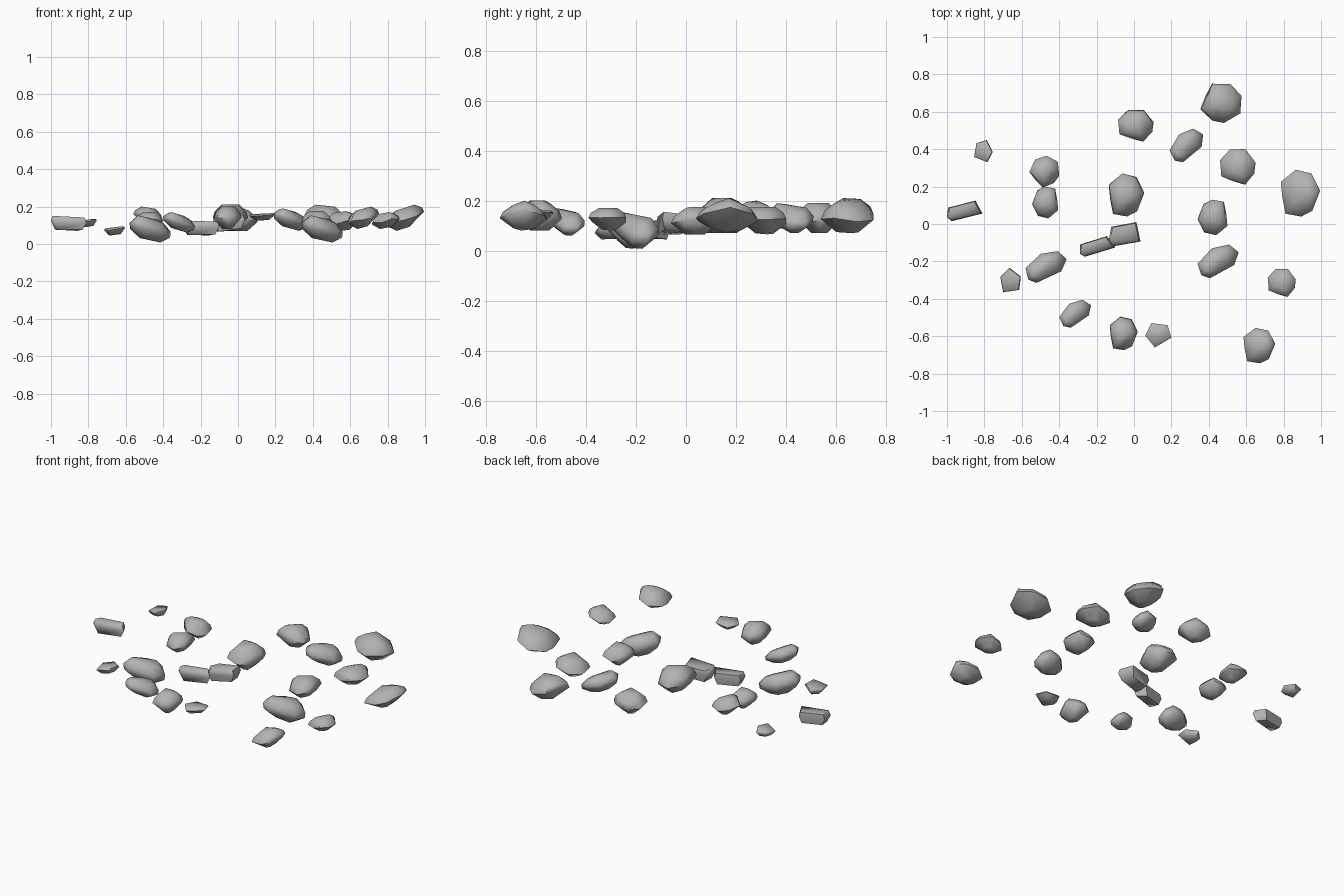
import bpy
import bmesh
from math import radians
from mathutils import Matrix, Vector

default_cube = bpy.data.objects.get("Cube")
if default_cube:
    bpy.data.objects.remove(default_cube, do_unlink=True)

# One plain stone grey for every rock
stone = bpy.data.materials.new("stone_grey")
stone.use_nodes = True
grey = (0.45, 0.45, 0.45, 1)
stone.diffuse_color = grey
stone.node_tree.nodes["Principled BSDF"].inputs["Base Color"].default_value = grey

# Plan outlines, one per kind of rock
EGG = [(-.5, .24), (-.12, .5), (.28, .42), (.5, .05), (.3, -.38),
       (.02, -.5), (-.38, -.44), (-.46, -.1)]
LONG = [(-.5, -.14), (-.42, .16), (.05, .36), (.42, .26), (.5, -.02),
        (.25, -.26), (-.38, -.3)]
BLOCK = [(-.5, -.1), (-.4, .2), (.4, .25), (.5, -.2), (-.4, -.25)]
FLAKE = [(-.5, .12), (-.05, .5), (.5, .15), (.42, -.4), (-.36, -.5)]

# Stacked cross-sections: outline scale and height
EGG_RINGS = [(.42, -.5), (1, -.05), (.88, .22), (.5, .5)]
LONG_RINGS = [(.5, -.5), (.97, -.15), (1, .15), (.68, .5)]
BLOCK_RINGS = [(.8, -.5), (1, .1), (.9, .5)]
FLAKE_RINGS = [(.6, -.5), (1, .25), (.92, .5)]


def fit(points, centre, size):
    """Stretch points into a box of the given centre and size."""
    for axis in range(3):
        values = [p[axis] for p in points]
        low, span = min(values), max(values) - min(values)
        for p in points:
            p[axis] = centre[axis] + ((p[axis] - low) / span - .5) * size[axis]


def make_rock(name, outline, rings, spot, size, turn, tilt):
    rotation = Matrix.Rotation(radians(turn), 3, 'Z')
    points = []
    for scale, height in rings:
        for i, (x, y) in enumerate(outline):
            # stagger the corners so the girdle is not a flat ring
            lift = .07 if i % 3 == 0 else -.05
            p = rotation @ Vector((x * scale, y * scale, height + lift))
            p.z += tilt * p.x
            points.append(p)
    fit(points, spot, size)

    bm = bmesh.new()
    for p in points:
        bm.verts.new(p)
    hull = bmesh.ops.convex_hull(bm, input=bm.verts)
    loose = {v for v in hull["geom_interior"] + hull["geom_unused"]
             if isinstance(v, bmesh.types.BMVert)}
    bmesh.ops.delete(bm, geom=list(loose), context='VERTS')
    bmesh.ops.dissolve_limit(bm, angle_limit=radians(3),
                             verts=bm.verts, edges=bm.edges)
    bmesh.ops.recalc_face_normals(bm, faces=bm.faces)
    mesh = bpy.data.meshes.new(name)
    bm.to_mesh(mesh)
    bm.free()
    mesh.materials.append(stone)
    rock = bpy.data.objects.new(name, mesh)
    bpy.context.collection.objects.link(rock)
    bpy.ops.object.select_all(action='DESELECT')
    rock.select_set(True)
    bpy.context.view_layer.objects.active = rock
    bpy.ops.object.shade_smooth_by_angle(angle=radians(65))


# Each rock: centre, size, turn in degrees, sideways tilt
boulders = [
    ((-.04, .155, .14), (.19, .23, .14), 0, 0),
    ((.89, .165, .14), (.21, .25, .14), 0, .7),
    ((.465, .645, .14), (.22, .21, .14), -35, -.2),
    ((.01, .525, .13), (.19, .17, .12), 60, 0),
    ((.555, .305, .12), (.19, .19, .11), 60, .3),
    ((.42, .035, .12), (.16, .19, .11), 180, 0),
    ((.79, -.315, .125), (.15, .15, .09), 60, .4),
    ((.67, -.65, .14), (.17, .19, .12), 0, .5),
    ((-.055, -.585, .14), (.15, .18, .12), 0, 0),
    ((-.48, .28, .145), (.16, .17, .11), 30, -.3),
    ((-.475, .115, .12), (.14, .17, .10), 180, 0),
]
slabs = [
    ((-.47, -.23, .08), (.22, .17, .145), 26, -.5),
    ((.45, -.20, .08), (.22, .18, .145), 30, -.5),
    ((-.315, -.48, .115), (.17, .15, .11), 36, -.8),
    ((.28, .42, .13), (.18, .18, .12), 40, -.7),
]
blocks = [
    ((-.905, .07, .11), (.19, .11, .08), 13, -.15),
    ((-.195, -.12, .085), (.19, .11, .08), 18, -.1),
    ((-.05, -.055, .11), (.17, .13, .09), 4, .2),
]
flakes = [
    ((-.805, .39, .11), (.10, .12, .045), -25, .4),
    ((-.66, -.30, .07), (.11, .13, .05), 0, .4),
    ((.13, -.595, .145), (.14, .13, .04), 25, .2),
]

for kind, outline, rings, group in (
        ("boulder", EGG, EGG_RINGS, boulders),
        ("slab_rock", LONG, LONG_RINGS, slabs),
        ("block_rock", BLOCK, BLOCK_RINGS, blocks),
        ("flake_rock", FLAKE, FLAKE_RINGS, flakes)):
    for number, (spot, size, turn, tilt) in enumerate(group, 1):
        make_rock(f"{kind}_{number}", outline, rings, spot, size, turn, tilt)
